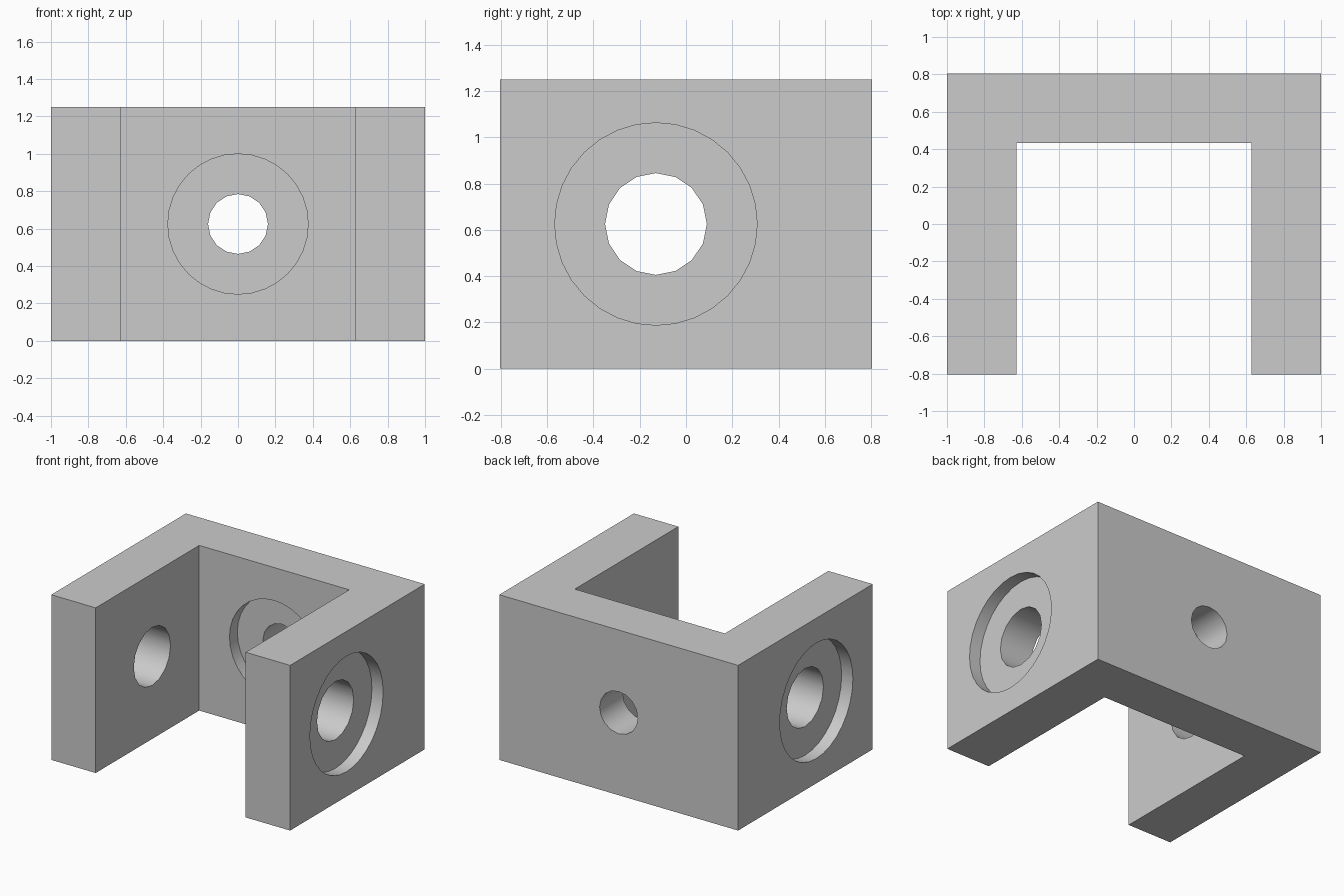
import bpy
import bmesh
import math

if "Cube" in bpy.data.objects:
    bpy.data.objects.remove(bpy.data.objects["Cube"], do_unlink=True)

HALF_X, HALF_Y, HEIGHT = 1.0, 0.805, 1.25
WALL, RECESS = 0.372, 0.094
INNER_X, INNER_Y = HALF_X - WALL, HALF_Y - WALL
MID_Z, BORE_Y = HEIGHT / 2, -0.13

grey = bpy.data.materials.new("plain grey")
grey.use_nodes = True
colour = (0.6, 0.6, 0.6, 1)
grey.diffuse_color = colour
grey.node_tree.nodes["Principled BSDF"].inputs["Base Color"].default_value = colour

# U-shaped bracket body, extruded from its plan outline
outline = [(-HALF_X, -HALF_Y), (-INNER_X, -HALF_Y), (-INNER_X, INNER_Y), (INNER_X, INNER_Y),
           (INNER_X, -HALF_Y), (HALF_X, -HALF_Y), (HALF_X, HALF_Y), (-HALF_X, HALF_Y)]
bm = bmesh.new()
base = bm.faces.new([bm.verts.new((x, y, 0)) for x, y in outline])
top = bmesh.ops.extrude_face_region(bm, geom=[base])["geom"]
bmesh.ops.translate(bm, verts=[v for v in top if isinstance(v, bmesh.types.BMVert)],
                    vec=(0, 0, HEIGHT))
bmesh.ops.recalc_face_normals(bm, faces=bm.faces)
mesh = bpy.data.meshes.new("bracket")
bm.to_mesh(mesh)
bm.free()
mesh.materials.append(grey)
bracket = bpy.data.objects.new("bracket", mesh)
bpy.context.collection.objects.link(bracket)


def drill(axis, centre, radius, length, sides):
    """Cut a round hole along the x or y axis out of the bracket."""
    turn = (0, math.pi / 2, 0) if axis == "x" else (math.pi / 2, 0, 0)
    bpy.ops.mesh.primitive_cylinder_add(vertices=sides, radius=radius, depth=length,
                                        location=centre, rotation=turn)
    cutter = bpy.context.object
    cutter.name = "hole_cutter"
    cutter.hide_render = True
    cutter.data.materials.append(grey)
    cut = bracket.modifiers.new("hole", "BOOLEAN")
    cut.operation = "DIFFERENCE"
    cut.solver = "EXACT"
    cut.object = cutter
    bpy.ops.object.select_all(action="DESELECT")
    bpy.context.view_layer.objects.active = bracket
    bracket.select_set(True)
    bpy.ops.object.modifier_apply(modifier=cut.name)
    bpy.data.objects.remove(cutter, do_unlink=True)


# Bore through both side walls, with a shallow recess on each outer face
drill("x", (0, BORE_Y, MID_Z), 0.22, 3, 16)
for side in (-1, 1):
    drill("x", (side * HALF_X, BORE_Y, MID_Z), 0.4375, 2 * RECESS, 32)

# Smaller bore through the back wall, recessed on its inner face
drill("y", (0, HALF_Y, MID_Z), 0.16, 1, 16)
drill("y", (0, INNER_Y, MID_Z), 0.375, 2 * RECESS, 32)

bpy.ops.object.shade_smooth_by_angle(angle=math.radians(30))
